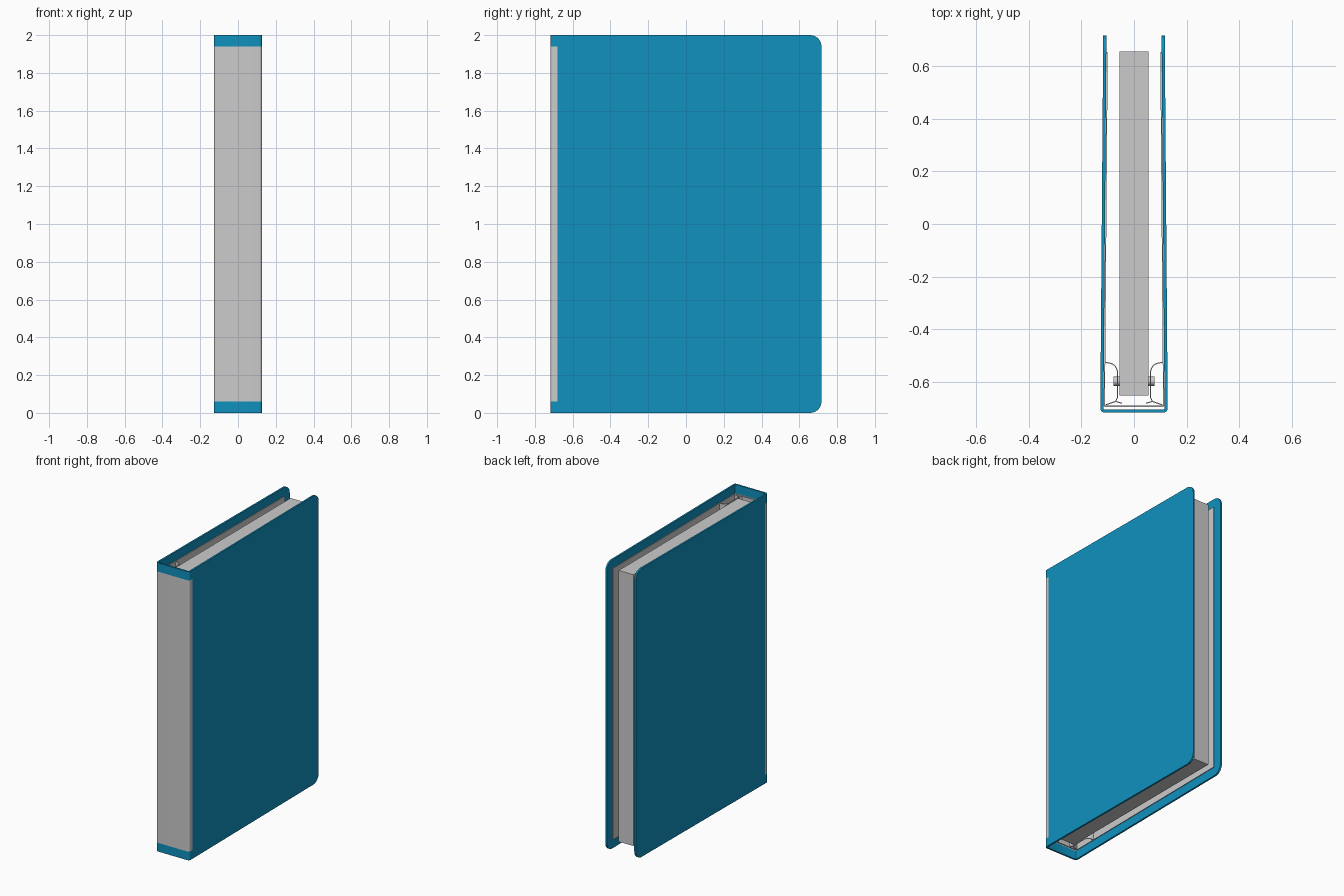
import bpy, bmesh, math
from mathutils import Vector

if "Cube" in bpy.data.objects:
    bpy.data.objects.remove(bpy.data.objects["Cube"])


def material(name, rgb):
    m = bpy.data.materials.new(name)
    m.diffuse_color = (*rgb, 1)
    m.use_nodes = True
    m.node_tree.nodes["Principled BSDF"].inputs["Base Color"].default_value = m.diffuse_color
    return m


BLUE = material("cover blue", (0.005, 0.283, 0.515))
GREY = material("light grey", (0.60, 0.60, 0.60))

YF, YB = -0.717, 0.717      # front of spine, back edge of covers
JOINT = -0.68               # where the spine wrap meets the covers
Z0, Z1 = 0.06, 1.94         # height range of the grey parts


def finish(bm, name, mat, smooth=True):
    bmesh.ops.recalc_face_normals(bm, faces=bm.faces)
    mesh = bpy.data.meshes.new(name)
    bm.to_mesh(mesh)
    bm.free()
    ob = bpy.data.objects.new(name, mesh)
    bpy.context.collection.objects.link(ob)
    mesh.materials.append(mat)
    if smooth:
        bpy.ops.object.select_all(action='DESELECT')
        ob.select_set(True)
        bpy.context.view_layer.objects.active = ob
        bpy.ops.object.shade_smooth_by_angle(angle=math.radians(30))
    return ob


def prism(name, loop, offset, mat):
    """Closed solid from a flat loop of points moved along an offset."""
    bm = bmesh.new()
    face = bm.faces.new([bm.verts.new(p) for p in loop])
    new = bmesh.ops.extrude_face_region(bm, geom=[face])["geom"]
    bmesh.ops.translate(bm, vec=offset,
                        verts=[v for v in new if isinstance(v, bmesh.types.BMVert)])
    return finish(bm, name, mat)


def arc(cx, cy, r, a0, a1, n=8):
    return [(cx + r * math.cos(math.radians(a0 + (a1 - a0) * i / n)),
             cy + r * math.sin(math.radians(a0 + (a1 - a0) * i / n)))
            for i in range(n + 1)]


def strip(name, path, thick, z0, z1, mat):
    """Thin upright sheet following an open path seen from above."""
    pts = [Vector(p) for p in path]
    left, right = [], []
    for i, p in enumerate(pts):
        d = (pts[min(i + 1, len(pts) - 1)] - pts[max(i - 1, 0)]).normalized()
        n = Vector((-d.y, d.x)) * thick / 2
        left.append(p + n)
        right.append(p - n)
    loop = [(p.x, p.y, z0) for p in left + right[::-1]]
    return prism(name, loop, (0, 0, z1 - z0), mat)


def lean(y):
    """Outer half width of the binder, narrowing to the back."""
    return 0.128 - 0.011 * (y - JOINT) / (YB - JOINT)


# Cover boards with rounded back corners
T = 0.012
outline = [(JOINT, 0)] + arc(YB - 0.06, 0.06, 0.06, -90, 0)
outline += arc(YB - 0.06, 1.94, 0.06, 0, 90) + [(JOINT, 2)]
for s, side in ((-1, "left"), (1, "right")):
    prism(side + "_cover", [(s * lean(y), y, z) for y, z in outline],
          (-s * T, 0, 0), BLUE)

# Spine wrap: blue ends and a grey label band
R = 0.016
W = 0.128
outer = [(-W, JOINT)] + arc(-W + R, YF + R, R, 180, 270) \
    + arc(W - R, YF + R, R, 270, 360) + [(W, JOINT)]
inner = [(W - T, JOINT)] + arc(W - R, YF + R, R - T, 360, 270, 3) \
    + arc(-W + R, YF + R, R - T, 270, 180, 3) + [(-W + T, JOINT)]
for name, a, b, mat in (("spine_bottom", 0, Z0, BLUE),
                        ("spine_band", Z0, Z1, GREY),
                        ("spine_top", Z1, 2, BLUE)):
    prism(name, [(x, y, a) for x, y in outer + inner], (0, 0, b - a), mat)

# Inner lining of both covers and the spine
for s, side in ((-1, "left"), (1, "right")):
    gap = T + 0.003
    strip(side + "_lining", [(s * (lean(0.655) - gap), 0.655),
                             (s * (lean(-0.69) - gap), -0.69)], 0.005, Z0, Z1, GREY)
strip("spine_lining", [(-0.112, -0.694), (0.112, -0.694)], 0.006, Z0, Z1, GREY)

# Page block
prism("page_block", [(-0.056, -0.652, Z0), (0.056, -0.652, Z0),
                     (0.056, 0.657, Z0), (-0.056, 0.657, Z0)], (0, 0, Z1 - Z0), GREY)

# Curved hinge sheets and the screw posts that hold the pages
for s, side in ((-1, "left"), (1, "right")):
    hook = [(0.109, -0.526)] + arc(0.1, -0.565, 0.037, 90, 180) \
        + [(0.063, -0.66), (0.07, -0.675)]
    strip(side + "_hinge", [(s * x, y) for x, y in hook], 0.004, Z0, Z1, GREY)
    strip(side + "_hinge_foot", [(s * 0.045, -0.682), (s * 0.07, -0.675),
                                 (s * 0.108, -0.688)], 0.004, Z0, Z1, GREY)
    for i, z in enumerate((0.4, 1.0, 1.6)):
        ring = [(s * 0.056, y, zz) for y, zz in arc(-0.598, z, 0.018, 0, 345, 23)]
        prism(f"{side}_screw_{i + 1}", ring, (s * 0.022, 0, 0), GREY)
